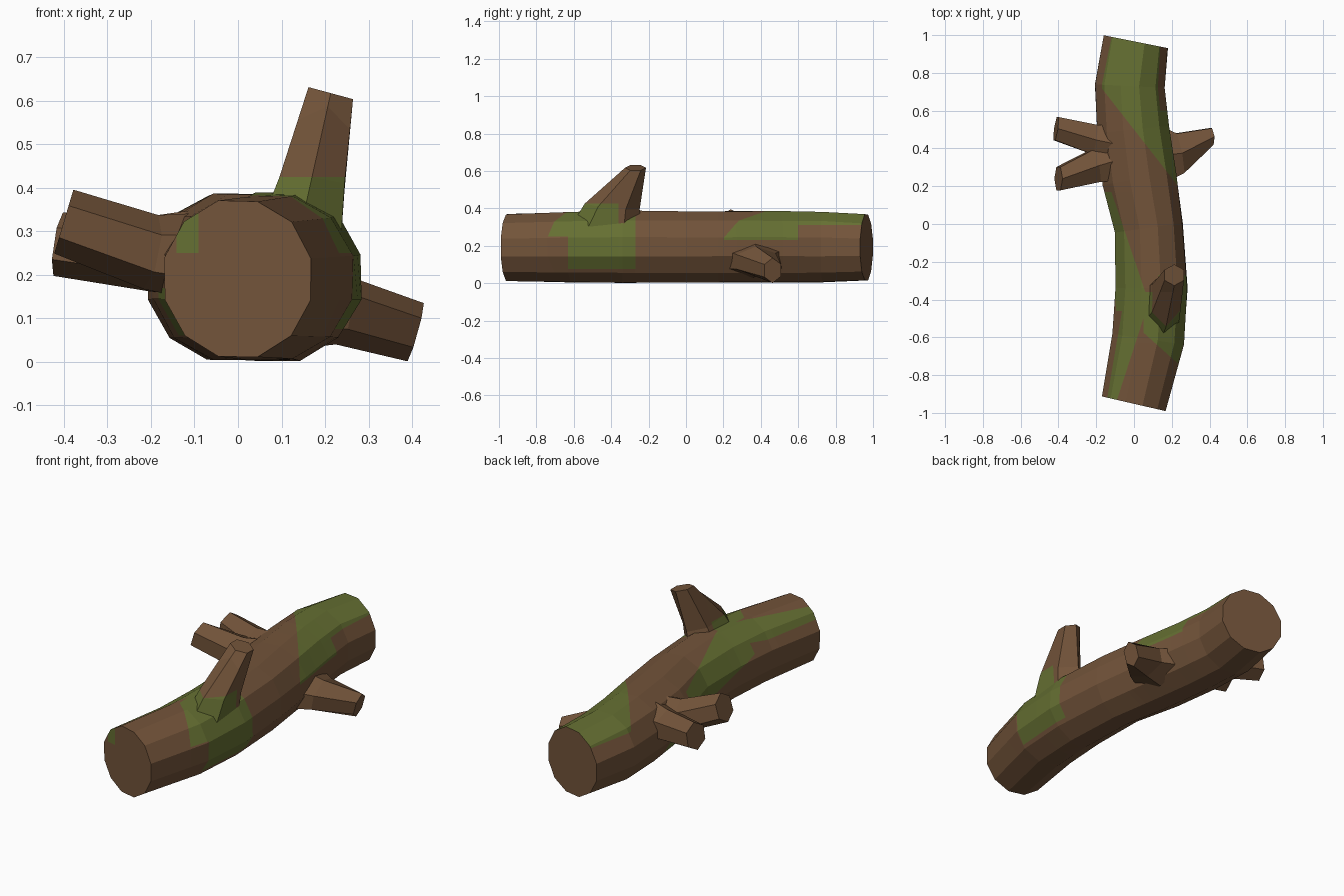
import bpy, bmesh, math, random
from mathutils import Vector

if "Cube" in bpy.data.objects:
    bpy.data.objects.remove(bpy.data.objects["Cube"])

random.seed(4)


def material(name, rgb):
    m = bpy.data.materials.new(name)
    m.diffuse_color = (*rgb, 1)
    m.use_nodes = True
    m.node_tree.nodes["Principled BSDF"].inputs["Base Color"].default_value = m.diffuse_color
    return m


BARK = material("bark", (0.17, 0.088, 0.042))
MOSS = material("moss", (0.13, 0.16, 0.032))


def paint_moss(bm, planes):
    """Cut out the region where a*x + b*y + c*z > d for every plane, and paint it."""
    faces = [f for f in bm.faces if len(f.verts) < 6 or not f.tag]
    for a, b, c, d in planes:
        n = Vector((a, b, c))
        co = n * (d / n.length_squared)
        geom = set(faces)
        for f in faces:
            geom.update(f.edges)
            geom.update(f.verts)
        res = bmesh.ops.bisect_plane(bm, geom=list(geom), plane_co=co, plane_no=n, dist=1e-5)
        faces = [g for g in res["geom"] if isinstance(g, bmesh.types.BMFace)
                 and n.dot(g.calc_center_median()) > d]
    for f in faces:
        f.material_index = 1


def loft(name, rings, u, sides, jitter=0.0, patches=()):
    """Skin of elliptical rings (centre, axis, radius along u, radius across)."""
    bm = bmesh.new()
    loops = []
    for centre, axis, ru, rv in rings:
        axis = Vector(axis).normalized()
        uu = Vector(u)
        uu = (uu - axis * uu.dot(axis)).normalized()
        vv = axis.cross(uu)
        loop = []
        for i in range(sides):
            t = 2 * math.pi * (i + 0.5) / sides
            k = 1.02 + random.uniform(-jitter, jitter)
            loop.append(bm.verts.new(Vector(centre) + uu * ru * k * math.cos(t) + vv * rv * k * math.sin(t)))
        loops.append(loop)
    for p, q in zip(loops, loops[1:]):
        for i in range(sides):
            j = (i + 1) % sides
            bm.faces.new((p[i], p[j], q[j], q[i]))
    for cap in (loops[0][::-1], loops[-1]):
        bm.faces.new(cap).tag = True
    bmesh.ops.recalc_face_normals(bm, faces=bm.faces)
    for planes in patches:
        paint_moss(bm, planes)
    me = bpy.data.meshes.new(name)
    bm.to_mesh(me)
    bm.free()
    me.materials.append(BARK)
    me.materials.append(MOSS)
    ob = bpy.data.objects.new(name, me)
    bpy.context.collection.objects.link(ob)
    return ob


# Trunk: gently bent, with end cuts square to the bend
trunk = [((0.0, -0.952, 0.19), (0.23, 1, 0), 0.175, 0.182),
         ((0.075, -0.61, 0.193), (0.15, 1, 0), 0.193, 0.19),
         ((0.092, -0.34, 0.195), (0, 1, 0), 0.193, 0.195),
         ((0.078, -0.02, 0.195), (-0.14, 1, 0), 0.183, 0.193),
         ((0.03, 0.24, 0.195), (-0.17, 1, 0), 0.2, 0.193),
         ((-0.005, 0.5, 0.195), (-0.1, 1, 0), 0.195, 0.193),
         ((-0.022, 0.73, 0.194), (0.05, 1, 0), 0.186, 0.191),
         ((0.01, 0.965, 0.192), (0.2, 1, 0), 0.176, 0.178)]
trunk_moss = [
    # back end, top and right shoulder
    [(1.28, 1, 0, 0.5), (0, 0, 1, 0.31)],
    [(1.28, 1, 0, 0.5), (0, -1, 0, -0.6), (0, 0, 1, 0.23), (1, 0, 0, 0)],
    # front right flank and its rise over the top
    [(0, 1, 0, -0.63), (0, -1, 0, 0.27), (0, 0, 1, 0.075), (1, 0, 0, 0.13), (0.9, 1, 0, -0.53)],
    [(0.9, 1, 0, -0.53), (0, -1, 0, 0.36), (0, 0, 1, 0.25), (1, 0, 0, 0.05)],
    # front top strip
    [(0, -1, 0, 0.46), (1, -0.17, 0, 0.015), (-1, 0.325, 0, -0.2125), (0, 0, 1, 0.25)],
    # left flank
    [(0, 1, 0, -0.46), (0, -1, 0, -0.17), (-1, -0.339, 0, 0.062), (0, 0.25, 1, 0.15)],
    # below the left branches
    [(0, 1, 0, 0.2), (0, -1, 0, -0.38), (-1, 0, 0, 0.1), (0, 0, 1, 0.06), (0, 0, -1, -0.17)],
]
loft("trunk", trunk, (1, 0, 0), 12, 0.012, trunk_moss)

# Upright branch stub with flared mossy foot
loft("upper_branch",
     [((0.14, -0.43, 0.29), (0, 0, 1), 0.11, 0.19),
      ((0.17, -0.395, 0.41), (0.1, 0.1, 1), 0.085, 0.145),
      ((0.213, -0.27, 0.617), (0.27, 0, 1), 0.06, 0.055)],
     (1, 0, 0), 6, 0, [[(0, -1, 0, 0.36), (0, 0, -1, -0.425)]])

# Right branch stub
loft("right_branch",
     [((0.12, 0.36, 0.13), (1, 0, 0), 0.19, 0.1),
      ((0.24, 0.375, 0.118), (1, 0.2, -0.2), 0.12, 0.078),
      ((0.408, 0.463, 0.068), (1, 0.1, -0.28), 0.05, 0.068)],
     (0, 1, 0), 6)

# Forked pair of left branch stubs
loft("left_front_branch",
     [((-0.08, 0.34, 0.24), (-1, 0, 0), 0.13, 0.1),
      ((-0.2, 0.31, 0.252), (-1, -0.2, 0.2), 0.1, 0.085),
      ((-0.4, 0.24, 0.322), (-1, 0, 0.3), 0.07, 0.075)],
     (0, 1, 0), 6)
loft("left_back_branch",
     [((-0.08, 0.42, 0.25), (-1, 0, 0), 0.13, 0.1),
      ((-0.2, 0.445, 0.248), (-1, 0.2, 0), 0.09, 0.085),
      ((-0.413, 0.505, 0.27), (-1, 0.15, 0.15), 0.07, 0.072)],
     (0, 1, 0), 6)
